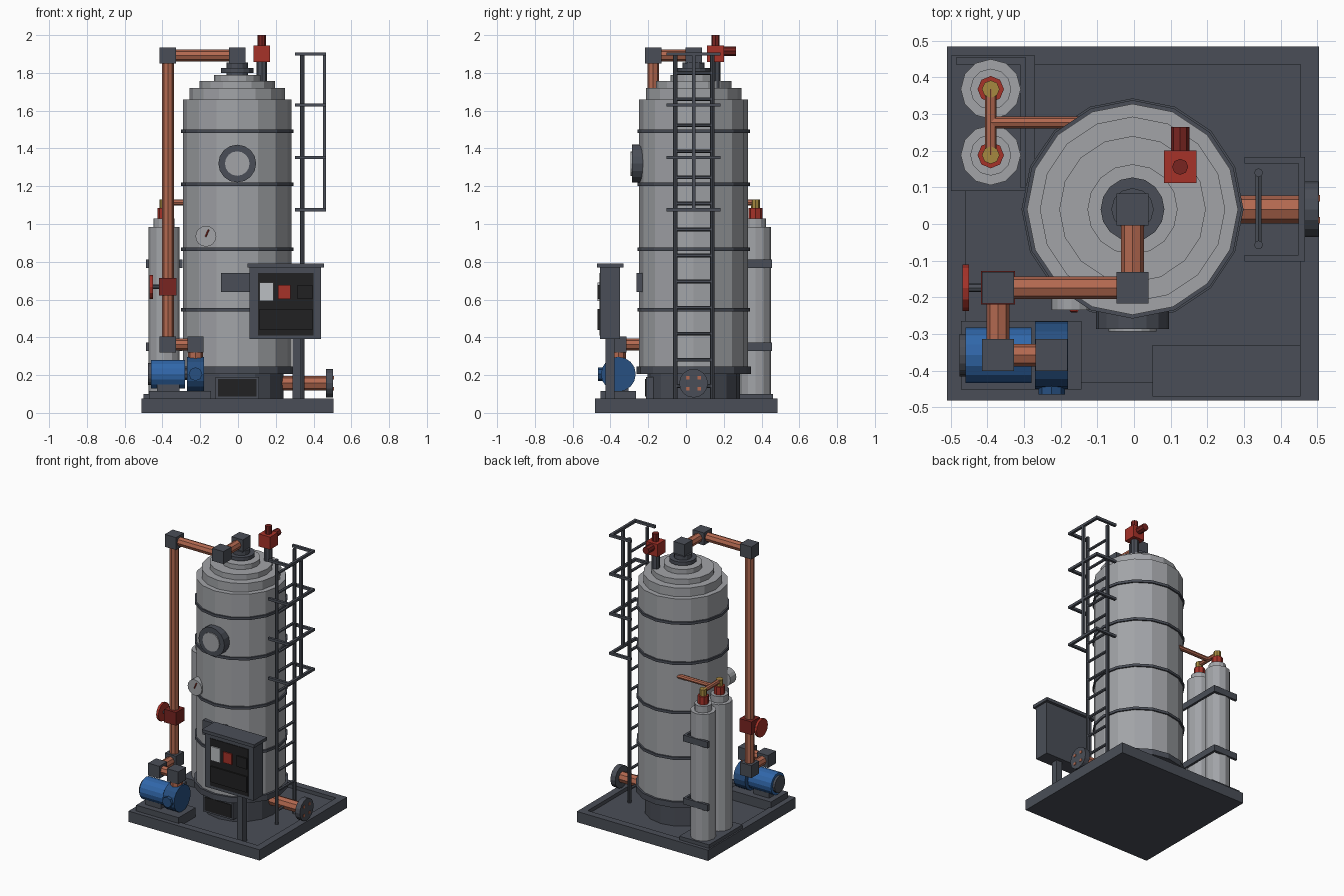
import bpy, bmesh
from mathutils import Vector, Matrix

cube = bpy.data.objects.get("Cube")
if cube:
    bpy.data.objects.remove(cube, do_unlink=True)


def material(name, r, g, b):
    m = bpy.data.materials.new(name)
    m.use_nodes = True
    m.diffuse_color = (r, g, b, 1)
    bsdf = next(n for n in m.node_tree.nodes if n.type == 'BSDF_PRINCIPLED')
    bsdf.inputs["Base Color"].default_value = (r, g, b, 1)
    bsdf.inputs["Roughness"].default_value = 0.7
    return m


STEEL = material("dark steel", .068, .076, .095)
SHELL = material("light grey shell", .36, .37, .39)
COPPER = material("copper", .45, .14, .08)
RED = material("red", .38, .032, .022)
DARK_RED = material("dark red", .19, .018, .015)
BLUE = material("motor blue", .03, .135, .4)
DARK_BLUE = material("pump blue", .02, .08, .22)
BLACK = material("black", .015, .015, .016)
BRASS = material("brass", .38, .25, .05)
PALE = material("pale dial", .5, .52, .54)


def finish(name, bm, mat):
    mesh = bpy.data.meshes.new(name)
    bm.to_mesh(mesh)
    bm.free()
    mesh.materials.append(mat)
    ob = bpy.data.objects.new(name, mesh)
    bpy.context.collection.objects.link(ob)
    return ob


def box(name, x, y, z, mat):
    """Box from (low, high) ranges."""
    bm = bmesh.new()
    size = Matrix.Diagonal((x[1] - x[0], y[1] - y[0], z[1] - z[0], 1))
    mid = Matrix.Translation((sum(x) / 2, sum(y) / 2, sum(z) / 2))
    bmesh.ops.create_cube(bm, size=1, matrix=mid @ size)
    return finish(name, bm, mat)


def block(name, centre, size, mat):
    h = size / 2
    return box(name, *[(c - h, c + h) for c in centre], mat)


def rod(name, a, b, r, mat, sides=8):
    """Prism between two points."""
    a, b = Vector(a), Vector(b)
    d = b - a
    bm = bmesh.new()
    turn = d.to_track_quat('Z', 'Y').to_matrix().to_4x4()
    bmesh.ops.create_cone(bm, cap_ends=True, segments=sides, radius1=r, radius2=r,
                          depth=d.length, matrix=Matrix.Translation((a + b) / 2) @ turn)
    return finish(name, bm, mat)


def upright(name, x, y, z0, z1, r, mat, sides=16):
    return rod(name, (x, y, z0), (x, y, z1), r, mat, sides)


# Skid tray with raised rim
X0, X1, Y0, Y1, RIM = -.51, .505, -.482, .485, .05
box("skid_floor", (X0, X1), (Y0, Y1), (0, .05), STEEL)
for side, x in (("right", (X0, X0 + RIM)), ("left", (X1 - RIM, X1))):
    box("skid_rim_" + side, x, (Y0, Y1), (.05, .075), STEEL)
for side, y in (("front", (Y0, Y0 + RIM)), ("back", (Y1 - RIM, Y1))):
    box("skid_rim_" + side, (X0 + RIM, X1 - RIM), y, (.05, .075), STEEL)

# Main vessel with stepped dome
TX, TY = -.004, .04
upright("vessel_skirt", TX, TY, .05, .22, .245, STEEL)
upright("vessel_foot_ring", TX, TY, .205, .245, .303, STEEL)
upright("vessel_shell", TX, TY, .24, 1.66, .288, SHELL)
for i, (r, z0, z1) in enumerate(((.253, 1.66, 1.72), (.2, 1.72, 1.757), (.123, 1.757, 1.79))):
    upright(f"dome_step_{i}", TX, TY, z0, z1, r, SHELL)
for i, z in enumerate((.547, .867, 1.211, 1.492)):
    upright(f"vessel_band_{i}", TX, TY, z - .009, z + .009, .298, STEEL)
upright("top_neck", TX, TY, 1.79, 1.855, .058, STEEL, 12)
upright("top_flange", TX, TY, 1.8, 1.825, .087, STEEL)

# Firebox door and nameplate
box("door_frame", (-.12, .112), (-.213, -.15), (.075, .19), STEEL)
box("door_panel", (-.105, .097), (-.218, -.21), (.087, .18), BLACK)
box("nameplate", (-.09, .085), (-.262, -.23), (.64, .74), STEEL)

# Porthole
rod("porthole_ring", (TX, -.2, 1.32), (TX, -.287, 1.32), .1, STEEL, 16)
rod("porthole_glass", (TX, -.28, 1.32), (TX, -.294, 1.32), .065, SHELL, 16)

# Pressure gauge
rod("gauge_body", (-.17, -.17, .935), (-.17, -.235, .935), .055, SHELL, 16)
rod("gauge_needle", (-.172, -.237, .932), (-.155, -.237, .97), .004, RED, 4)

# Steam line: elbows joined by copper pipe
PX, PY, FY, TOPZ, LOWZ = -.371, -.174, -.358, 1.892, .362
route = [(TX, TY, TOPZ), (TX, PY, TOPZ), (PX, PY, TOPZ), (PX, PY, LOWZ),
         (PX, FY, LOWZ), (-.225, FY, LOWZ)]
for i, p in enumerate(route):
    block(f"elbow_{i}", p, .087, STEEL)
for i, (a, b) in enumerate(zip(route, route[1:])):
    rod(f"steam_pipe_{i}", a, b, .031, COPPER)
upright("pump_riser", -.225, FY, .26, LOWZ, .04, COPPER, 8)

# Line valve with handwheel
block("line_valve", (PX, PY, .667), .092, DARK_RED)
rod("valve_stem", (PX, PY, .667), (-.455, PY, .667), .012, STEEL)
rod("handwheel", (-.451, PY, .667), (-.468, PY, .667), .063, RED, 12)

# Feed pump and motor
PZ = .205
box("pump_plinth", (-.472, -.143), (-.452, -.265), (.05, .115), STEEL)
box("motor_saddle", (-.43, -.31), (-.41, -.305), (.11, .15), STEEL)
rod("motor_body", (-.46, FY, PZ), (-.28, FY, PZ), .076, BLUE, 16)
rod("motor_end_cap", (-.476, FY, PZ), (-.46, FY, PZ), .058, STEEL, 16)
rod("pump_shaft", (-.29, FY, PZ), (-.26, FY, PZ), .03, STEEL)
rod("pump_casing", (-.27, FY, PZ), (-.18, FY, PZ), .092, DARK_BLUE, 16)
rod("pump_inlet", (-.225, FY, PZ), (-.225, -.466, PZ), .036, DARK_BLUE)

# Gas bottles with valves, rack straps and manifold
BX, BOTTLES, GZ = -.391, (.188, .368), 1.115
box("bottle_plinth", (-.5, -.27), (.09, .46), (.05, .1), STEEL)
for i, y in enumerate(BOTTLES):
    upright(f"bottle_body_{i}", BX, y, .1, .985, .082, SHELL, 12)
    upright(f"bottle_shoulder_{i}", BX, y, .985, 1.03, .056, SHELL, 12)
    upright(f"bottle_valve_{i}", BX, y, 1.03, 1.085, .036, RED, 8)
    upright(f"bottle_outlet_{i}", BX, y, 1.085, 1.13, .024, BRASS, 8)
for i, z in enumerate((.35, .79)):
    box(f"rack_back_{i}", (-.486, -.295), (.435, .454), (z - .022, z + .022), STEEL)
    box(f"rack_side_{i}", (-.311, -.295), (.1, .454), (z - .022, z + .022), STEEL)
rod("gas_manifold", (BX, BOTTLES[0], GZ), (BX, BOTTLES[1], GZ), .016, COPPER)
rod("gas_feed", (BX, .277, GZ), (-.13, .277, GZ), .016, COPPER)

# Safety valve
SX, SY = .126, .156
upright("safety_neck", SX, SY, 1.72, 1.86, .027, STEEL, 8)
block("safety_body", (SX, SY, 1.902), .088, RED)
upright("safety_cap", SX, SY, 1.94, 2.0, .022, DARK_RED, 8)
rod("safety_outlet", (SX, SY, 1.915), (SX, .265, 1.915), .025, DARK_RED)

# Drain pipe and bolted flange
DY, DZ = .04, .157
rod("drain_pipe", (.2, DY, DZ), (.48, DY, DZ), .038, COPPER)
rod("drain_flange", (.467, DY, DZ), (.504, DY, DZ), .076, STEEL, 16)
for sy in (-1, 1):
    for sz in (-1, 1):
        block("drain_bolt", (.498, DY + sy * .03, DZ + sz * .03), .018, COPPER)

# Ladder with safety cage
LX = .34
for side, y in (("front", -.057), ("back", .14)):
    upright("ladder_rail_" + side, LX, y, .05, 1.9, .012, STEEL, 8)
for i in range(13):
    z = .143 + i * .138
    rod(f"ladder_rung_{i}", (LX, -.057, z), (LX, .14, z), .01, STEEL, 6)
for i, z in enumerate((1.075, 1.352, 1.63, 1.9)):
    zr = (z - .009, z + .009)
    for y in (-.093, .174):
        box(f"cage_arm_{i}", (.302, .467), (y - .009, y + .009), zr, STEEL)
    box(f"cage_bar_{i}", (.449, .467), (-.093, .174), zr, STEEL)
box("cage_upright", (.449, .467), (.031, .049), (1.07, 1.905), STEEL)

# Control cabinet
box("cabinet_post", (.288, .333), (-.425, -.378), (.05, .4), STEEL)
box("cabinet_body", (.062, .44), (-.455, -.35), (.39, .77), STEEL)
box("cabinet_roof", (.05, .455), (-.471, -.33), (.77, .792), STEEL)
box("cabinet_face", (.105, .4), (-.459, -.45), (.41, .74), BLACK)
for name, x, z, mat in (("display", (.115, .187), (.592, .69), PALE),
                        ("stop_button", (.212, .277), (.602, .677), RED),
                        ("switch", (.315, .394), (.602, .677), BLACK),
                        ("lower_panel", (.115, .394), (.44, .55), BLACK)):
    box("cabinet_" + name, x, (-.468, -.455), z, mat)
